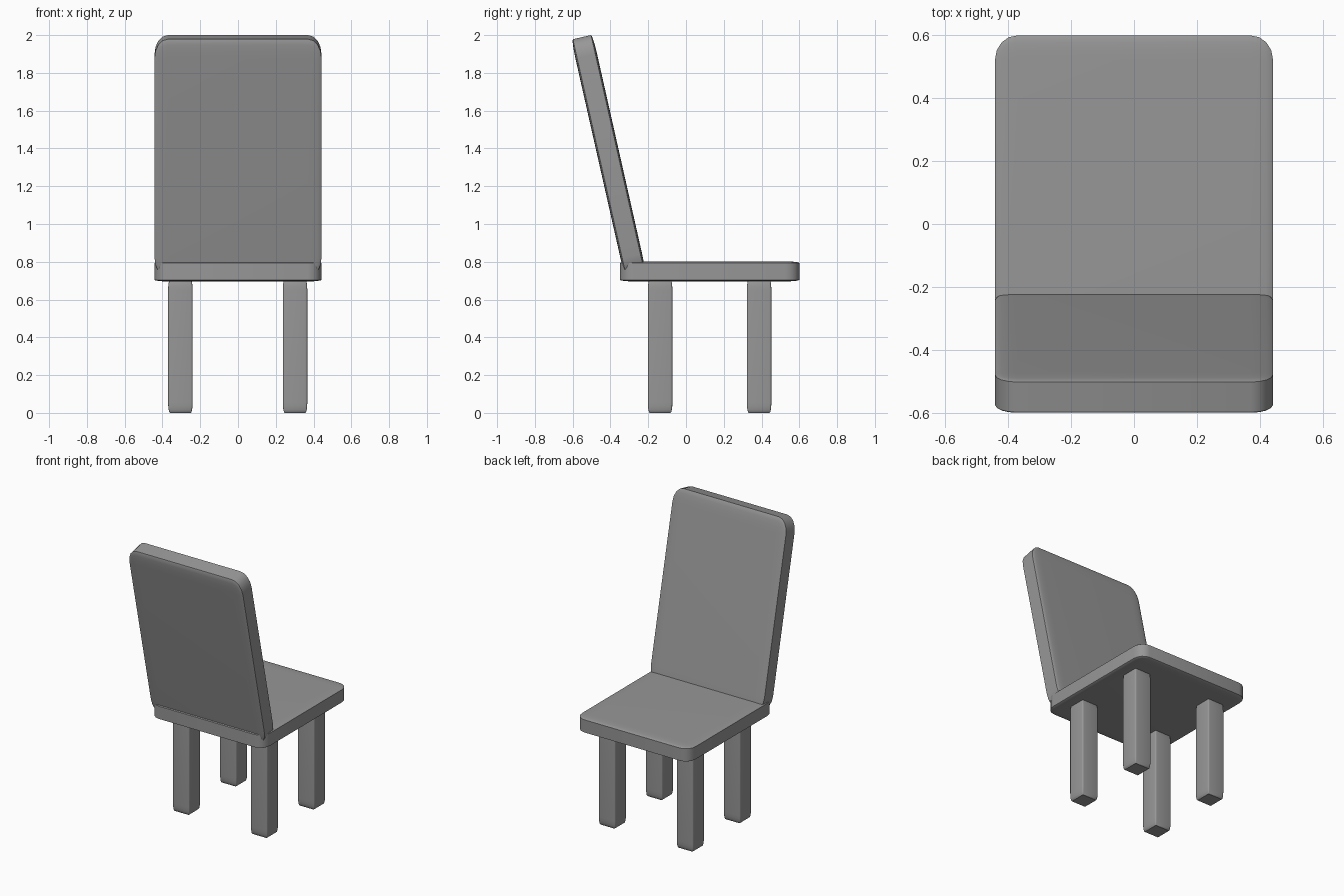
import bpy, bmesh
from math import radians
from mathutils import Matrix

if "Cube" in bpy.data.objects:
    bpy.data.objects.remove(bpy.data.objects["Cube"])

grey = bpy.data.materials.new("dark_grey")
grey.diffuse_color = (0.31, 0.31, 0.31, 1.0)
grey.use_nodes = True
grey.node_tree.nodes["Principled BSDF"].inputs["Base Color"].default_value = grey.diffuse_color


def rounded_box(name, centre, size, tilt=0.0, bevel=0.08, segments=4):
    """Unit cube with rounded edges, then stretched so the rounding scales with the part."""
    bm = bmesh.new()
    bmesh.ops.create_cube(bm, size=1.0)
    bmesh.ops.bevel(bm, geom=bm.edges[:], offset=bevel, segments=segments,
                    profile=0.5, affect='EDGES')
    bm.transform(Matrix.Diagonal((*size, 1.0)))
    mesh = bpy.data.meshes.new(name)
    bm.to_mesh(mesh)
    bm.free()
    mesh.materials.append(grey)
    obj = bpy.data.objects.new(name, mesh)
    obj.location = centre
    obj.rotation_euler.x = tilt
    bpy.context.collection.objects.link(obj)
    # Smooth shading with the tight slab edges kept crisp
    for poly in mesh.polygons:
        poly.use_smooth = True
    mesh.set_sharp_from_angle(angle=radians(30))
    return obj


# Seat slab
rounded_box("seat", (0, 0.125, 0.749), (0.884, 0.95, 0.106))

# Reclined backrest, its lower end sunk into the seat
rounded_box("backrest", (0, -0.409, 1.36), (0.884, 0.117, 1.29), tilt=radians(12.7))

# Four legs
for row, y in (("rear", -0.137), ("front", 0.387)):
    for side, x in (("left", -0.305), ("right", 0.302)):
        rounded_box(f"{row}_{side}_leg", (x, y, 0.3525), (0.13, 0.13, 0.705))
